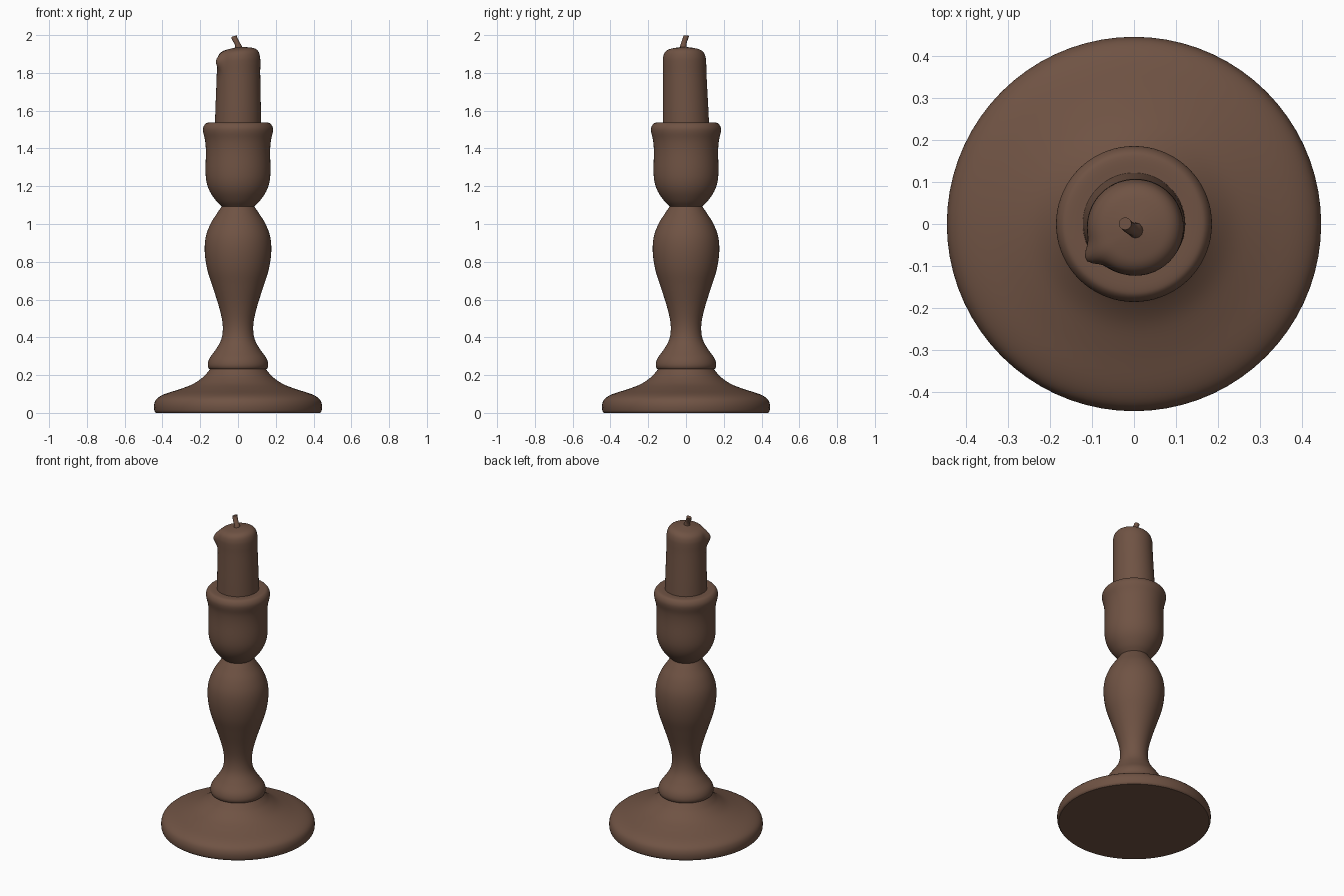
import bpy, bmesh, math
from mathutils import Vector

if "Cube" in bpy.data.objects:
    bpy.data.objects.remove(bpy.data.objects["Cube"])

SEG = 72

mat = bpy.data.materials.new("dark brown")
mat.diffuse_color = (0.16, 0.086, 0.057, 1)
mat.use_nodes = True
mat.node_tree.nodes["Principled BSDF"].inputs["Base Color"].default_value = mat.diffuse_color


def smooth_path(pts, n=4):
    """Catmull-Rom interpolation through the given points."""
    p = [Vector(q) for q in pts]
    p = [2 * p[0] - p[1]] + p + [2 * p[-1] - p[-2]]
    out = []
    for i in range(1, len(p) - 2):
        a, b, c, d = p[i - 1:i + 3]
        for k in range(n):
            t = k / n
            out.append(0.5 * (2 * b + (c - a) * t + (2 * a - 5 * b + 4 * c - d) * t * t
                              + (3 * b - a - 3 * c + d) * t ** 3))
    out.append(p[-2])
    return out


def skin(name, rings, cap_start=False, cap_end=False, angle=40):
    """Join closed rings of points into one smooth-shaded object."""
    bm = bmesh.new()
    loops = [[bm.verts.new(v) for v in r] for r in rings]
    for a, b in zip(loops, loops[1:]):
        n = len(a)
        for i in range(n):
            j = (i + 1) % n
            bm.faces.new((a[i], a[j], b[j], b[i]))
    if cap_start:
        bm.faces.new(loops[0][::-1])
    if cap_end:
        bm.faces.new(loops[-1])
    me = bpy.data.meshes.new(name)
    bm.to_mesh(me)
    bm.free()
    me.materials.append(mat)
    ob = bpy.data.objects.new(name, me)
    bpy.context.collection.objects.link(ob)
    bpy.ops.object.select_all(action='DESELECT')
    ob.select_set(True)
    bpy.context.view_layer.objects.active = ob
    bpy.ops.object.shade_smooth_by_angle(angle=math.radians(angle))
    return ob


def ring(r, z):
    return [(r * math.cos(2 * math.pi * i / SEG), r * math.sin(2 * math.pi * i / SEG), z)
            for i in range(SEG)]


def lathe(name, pts, **kw):
    return skin(name, [ring(p.x, p.y) for p in smooth_path(pts)], **kw)


# Foot: wide disc sweeping up to the stem
lathe("foot", [(0.435, 0), (0.443, 0.012), (0.444, 0.045), (0.43, 0.075), (0.39, 0.099),
               (0.31, 0.125), (0.24, 0.152), (0.19, 0.185), (0.165, 0.21), (0.147, 0.233)],
      cap_start=True)

# Stem: lower bead, waist and bulb
lathe("stem", [(0.14, 0.228), (0.155, 0.236), (0.16, 0.258), (0.15, 0.29), (0.12, 0.332),
               (0.092, 0.38), (0.081, 0.43), (0.084, 0.49), (0.103, 0.57), (0.135, 0.67),
               (0.163, 0.76), (0.176, 0.85), (0.171, 0.93), (0.146, 1.0), (0.112, 1.055),
               (0.085, 1.095)])

# Cup that holds the candle
lathe("cup", [(0.085, 1.093), (0.115, 1.122), (0.148, 1.17), (0.166, 1.22), (0.172, 1.28),
              (0.17, 1.38), (0.174, 1.44), (0.184, 1.485), (0.184, 1.51), (0.173, 1.53),
              (0.155, 1.537), (0.112, 1.537)])


# Candle: slightly leaning, with a wax drip at the front left and an uneven top
def candle_ring(r, z):
    h = max(0, (z - 1.53) / 0.4)
    out = []
    for i in range(SEG):
        a = 2 * math.pi * i / SEG
        d = abs((a - math.radians(213) + math.pi) % (2 * math.pi) - math.pi)
        drip = 0.026 * math.exp(-(d / 0.2) ** 2) * math.exp(-((z - 1.865) / 0.045) ** 2)
        rr = r + drip * min(1, r / 0.09)
        x, y = rr * math.cos(a), rr * math.sin(a)
        dz = 0.09 * x * max(0, h - 0.7) / 0.3 if h > 0.7 else 0
        out.append((x + 0.004 * h, y - 0.010 * h, z + dz))
    return out


candle_profile = [(0.122, 1.53), (0.120, 1.62), (0.117, 1.72), (0.115, 1.80), (0.115, 1.85),
                  (0.113, 1.88), (0.104, 1.906), (0.085, 1.922), (0.055, 1.93), (0.015, 1.936)]
skin("candle", [candle_ring(p.x, p.y) for p in smooth_path(candle_profile)],
     cap_end=True, angle=60)

# Wick: short bent tube
wick_path = smooth_path([(0.004, -0.016, 1.925), (0.002, -0.014, 1.945),
                         (-0.008, -0.010, 1.965), (-0.018, -0.003, 1.985),
                         (-0.021, 0.001, 1.999)])
wick_rings = []
for k, c in enumerate(wick_path):
    t = k / (len(wick_path) - 1)
    r = 0.020 - 0.005 * min(1, t * 2.5)
    wick_rings.append([(c.x + r * math.cos(i * math.pi / 6), c.y + r * math.sin(i * math.pi / 6),
                        c.z + 0.3 * r * math.cos(i * math.pi / 6) * t - 0.3 * r * t)
                       for i in range(12)])
skin("wick", wick_rings, cap_end=True, angle=50)
